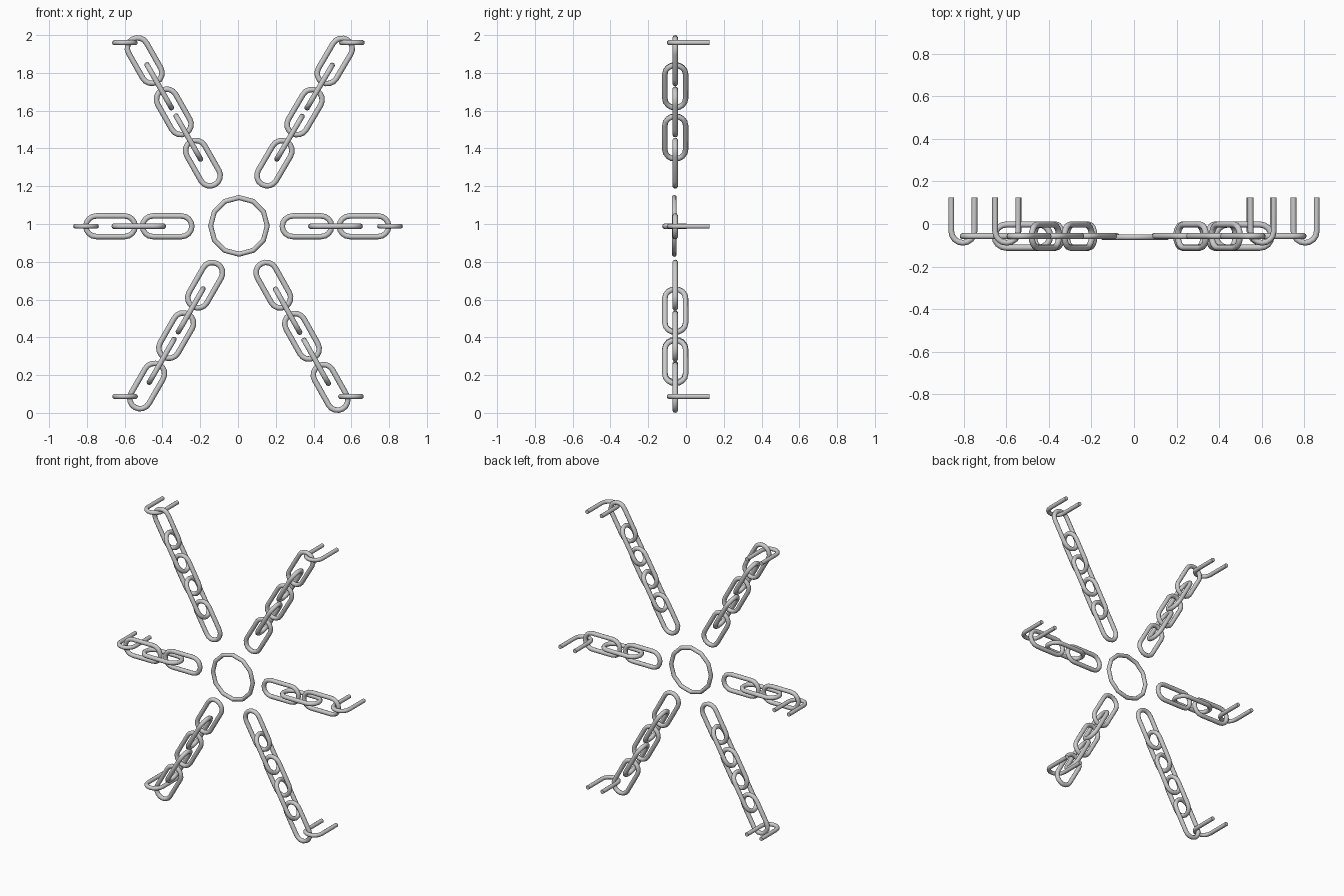
import bpy, bmesh
from math import sin, cos, pi
from mathutils import Vector

if "Cube" in bpy.data.objects:
    bpy.data.objects.remove(bpy.data.objects["Cube"])

SIDES = 10
Y_CHAIN = -0.057
TUBE = 0.0145


def sweep(name, pts, normal, radius, closed):
    """Round tube along a planar path whose plane has the given normal."""
    bm = bmesh.new()
    n = Vector(normal).normalized()
    count = len(pts)
    rings = []
    for i, p in enumerate(pts):
        if closed:
            a, b = pts[i - 1], pts[(i + 1) % count]
        else:
            a, b = pts[max(i - 1, 0)], pts[min(i + 1, count - 1)]
        side = (b - a).normalized().cross(n)
        rings.append([bm.verts.new(p + radius * (cos(2 * pi * k / SIDES) * side
                                                 + sin(2 * pi * k / SIDES) * n))
                      for k in range(SIDES)])
    for i in range(count if closed else count - 1):
        r, s = rings[i], rings[(i + 1) % count]
        for k in range(SIDES):
            m = (k + 1) % SIDES
            bm.faces.new((r[k], r[m], s[m], s[k]))
    if not closed:
        bm.faces.new(rings[0])
        bm.faces.new(rings[-1])
    bmesh.ops.recalc_face_normals(bm, faces=bm.faces)
    for f in bm.faces:
        f.smooth = len(f.verts) == 4
    mesh = bpy.data.meshes.new(name)
    bm.to_mesh(mesh)
    bm.free()
    obj = bpy.data.objects.new(name, mesh)
    bpy.context.collection.objects.link(obj)
    return obj


def link(name, centre, u, v):
    """Stadium-shaped chain link, long axis u, short axis v."""
    r, half = 0.069 - TUBE, 0.076
    pts = []
    for end in (0, 1):
        for i in range(9):
            a = -pi / 2 + pi * i / 8 + pi * end
            shift = half if end == 0 else -half
            pts.append(centre + u * (shift + r * cos(a)) + v * (r * sin(a)))
    sweep(name, pts, u.cross(v), TUBE, True)


def staple(name, x, z):
    """U-shaped wall staple, legs pointing back."""
    r, yc = 0.0545, -0.034
    pts = [Vector((x - r, 0.125, z))]
    pts += [Vector((x - r * cos(pi * i / 8), yc - r * sin(pi * i / 8), z)) for i in range(9)]
    pts.append(Vector((x + r, 0.125, z)))
    sweep(name, pts, (0, 0, 1), 0.0135, False)


# Central ring, visibly twelve-sided
ring_pts = [Vector((0.005 + 0.15 * sin(pi * i / 6), -0.062, 0.99 + 0.15 * cos(pi * i / 6)))
            for i in range(12)]
sweep("centre_ring", ring_pts, (0, 1, 0), 0.0135, True)

# Chains: name, first and last link centre (x, z), link count, staple (x, z)
arms = [
    ("left", (-0.375, 0.988), (-0.675, 0.988), 3, (-0.805, 0.988)),
    ("right", (0.365, 0.988), (0.667, 0.988), 3, (0.805, 0.988)),
    ("upper_left", (-0.186, 1.322), (-0.494, 1.865), 5, (-0.599, 1.96)),
    ("upper_right", (0.193, 1.322), (0.512, 1.863), 5, (0.603, 1.96)),
    ("lower_left", (-0.174, 0.676), (-0.481, 0.142), 5, (-0.598, 0.087)),
    ("lower_right", (0.187, 0.676), (0.49, 0.135), 5, (0.598, 0.087)),
]
Y = Vector((0, 1, 0))
for name, first, last, count, pin in arms:
    a = Vector((first[0], Y_CHAIN, first[1]))
    b = Vector((last[0], Y_CHAIN, last[1]))
    u = (b - a).normalized()
    for i in range(count):
        # alternate links turn a quarter about the chain direction
        v = Y if i % 2 else u.cross(Y)
        link(f"{name}_link_{i + 1}", a.lerp(b, i / (count - 1)), u, v)
    staple(f"{name}_staple", *pin)
